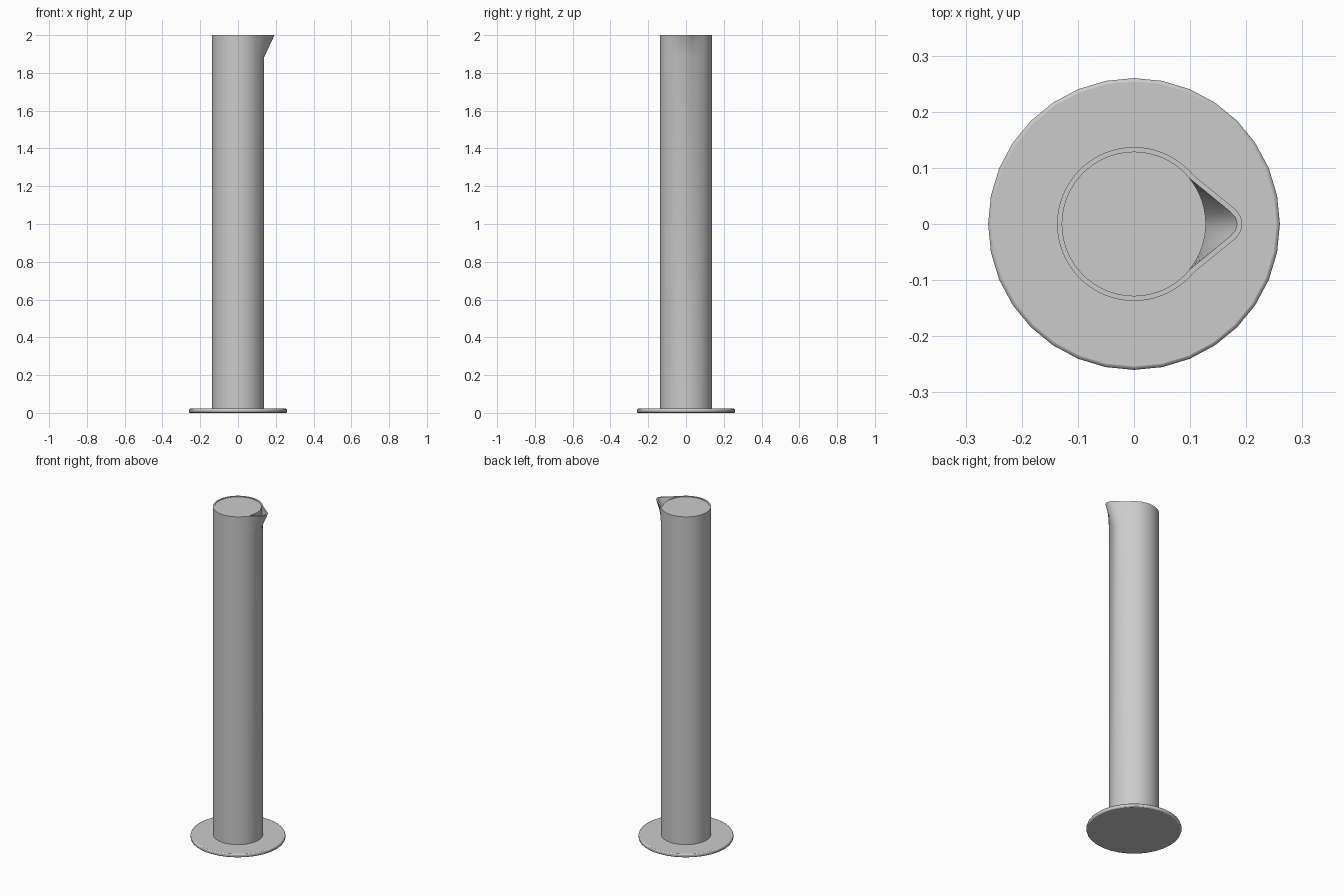
import bpy, bmesh, math

cube = bpy.data.objects.get("Cube")
if cube:
    bpy.data.objects.remove(cube, do_unlink=True)

grey = bpy.data.materials.new("light_grey")
grey.use_nodes = True
colour = (0.6, 0.6, 0.6, 1)
grey.diffuse_color = colour
grey.node_tree.nodes["Principled BSDF"].inputs["Base Color"].default_value = colour

SIDES = 96
RADIUS = 0.137
WALL = 0.009
HEIGHT = 2.0
SPOUT_BOTTOM = 1.88
BASE_TOP = 0.022


def finish(obj):
    obj.data.materials.append(grey)
    bpy.ops.object.select_all(action="DESELECT")
    obj.select_set(True)
    bpy.context.view_layer.objects.active = obj
    bpy.ops.object.shade_smooth_by_angle(angle=math.radians(35))


def cylinder(name, radius, bottom, top, sides):
    bpy.ops.mesh.primitive_cylinder_add(
        vertices=sides, radius=radius, depth=top - bottom,
        location=(0, 0, (top + bottom) / 2))
    obj = bpy.context.object
    obj.name = name
    return obj


def lip_radius(angle, inset):
    """Distance to the lip: a circle, two straight spout sides, a round tip."""
    a = abs(math.atan2(math.sin(angle), math.cos(angle)))
    circle = RADIUS - inset
    if a > math.radians(50):
        return circle
    side = (0.1345 - inset) / math.cos(a - math.radians(50.8))
    centre, tip = 0.159, 0.034 - inset
    reach = tip ** 2 - (centre * math.sin(a)) ** 2
    if reach > 0:
        arc = centre * math.cos(a) + math.sqrt(reach)
        if arc * math.cos(a) > centre + 0.632 * tip:
            side = arc
    return max(circle, side)


def ring(bm, z, inset, spout):
    verts = []
    for i in range(SIDES):
        a = math.tau * i / SIDES
        r = lip_radius(a, inset) if spout else RADIUS - inset
        verts.append(bm.verts.new((r * math.cos(a), r * math.sin(a), z)))
    return verts


# Hollow tube with a pouring spout
bm = bmesh.new()
rings = [
    ring(bm, BASE_TOP - 0.005, 0, False),
    ring(bm, SPOUT_BOTTOM, 0, False),
    ring(bm, HEIGHT, 0, True),
    ring(bm, HEIGHT, WALL, True),
    ring(bm, SPOUT_BOTTOM, WALL, False),
    ring(bm, BASE_TOP - 0.005, WALL, False),
]
for low, high in zip(rings, rings[1:] + rings[:1]):
    for i in range(SIDES):
        j = (i + 1) % SIDES
        bm.faces.new((low[i], low[j], high[j], high[i]))
bmesh.ops.recalc_face_normals(bm, faces=bm.faces)
mesh = bpy.data.meshes.new("tube")
bm.to_mesh(mesh)
bm.free()
tube = bpy.data.objects.new("tube", mesh)
bpy.context.collection.objects.link(tube)
finish(tube)

# Solid filling, level with the lip
finish(cylinder("filling", RADIUS - WALL, BASE_TOP - 0.005, HEIGHT - 0.003, SIDES))

# Round foot with softened edges
foot = cylinder("foot", 0.26, 0, BASE_TOP, 32)
bevel = foot.modifiers.new("soft_edge", "BEVEL")
bevel.width = 0.006
bevel.segments = 2
bevel.limit_method = "ANGLE"
bevel.angle_limit = math.radians(40)
finish(foot)
